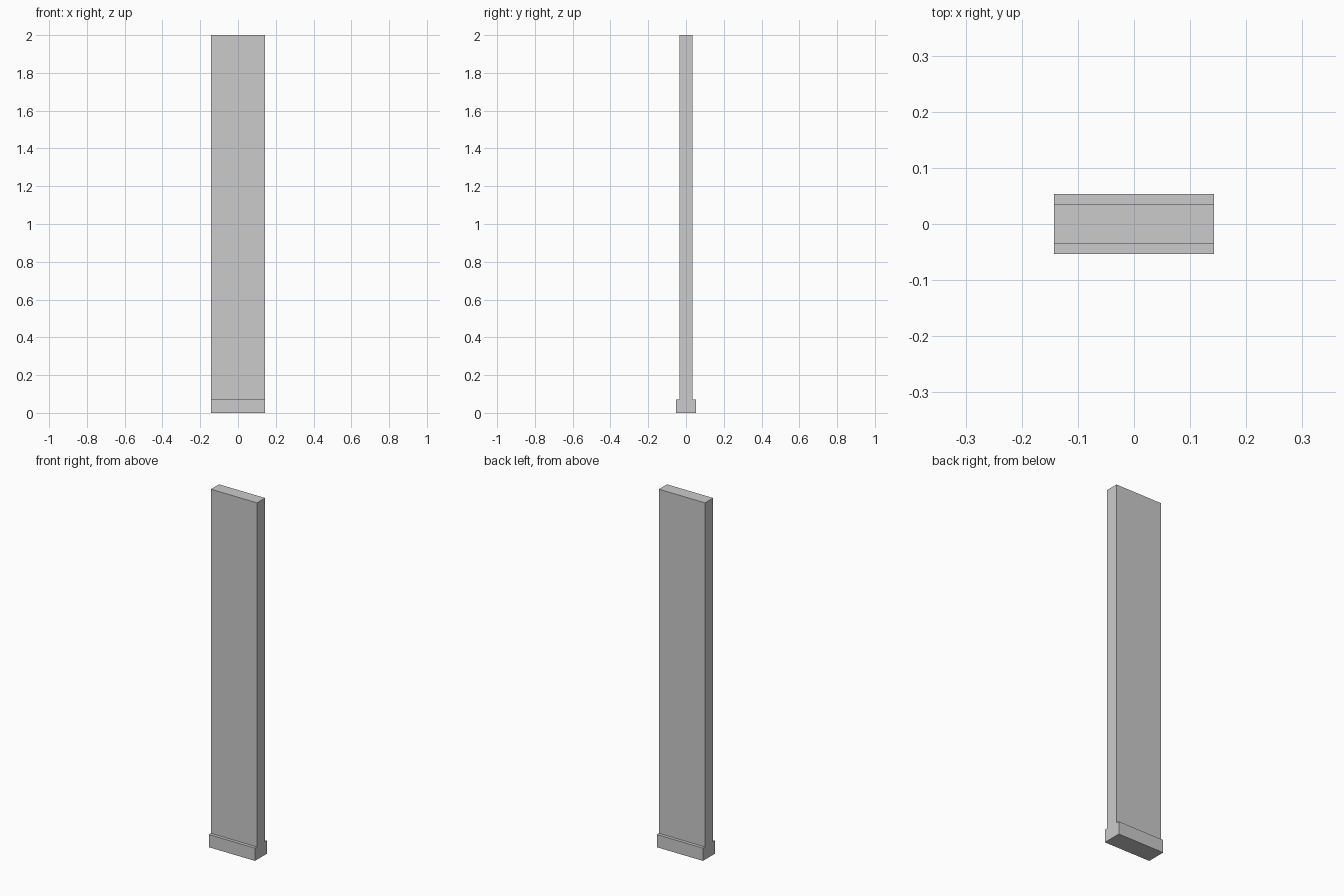
import bpy, bmesh

if "Cube" in bpy.data.objects:
    bpy.data.objects.remove(bpy.data.objects["Cube"])

WIDTH = 0.2857      # along x
WALL = 0.0357       # half thickness of the wall
SKIRT = 0.0536      # half thickness at the skirting
SKIRT_H = 0.0714
HEIGHT = 2.0

# Cross-section (y, z): one half, mirrored to the other side
half = [(SKIRT, 0), (SKIRT, SKIRT_H), (WALL, SKIRT_H), (WALL, HEIGHT)]
profile = half + [(-y, z) for y, z in reversed(half)]

# Wall segment with skirting on both faces, extruded along x
bm = bmesh.new()
face = bm.faces.new([bm.verts.new((-WIDTH / 2, y, z)) for y, z in profile])
ext = bmesh.ops.extrude_face_region(bm, geom=[face], use_keep_orig=True)
moved = [g for g in ext["geom"] if isinstance(g, bmesh.types.BMVert)]
bmesh.ops.translate(bm, verts=moved, vec=(WIDTH, 0, 0))
bmesh.ops.recalc_face_normals(bm, faces=bm.faces)

mesh = bpy.data.meshes.new("wall_with_skirting")
bm.to_mesh(mesh)
bm.free()
bpy.context.collection.objects.link(bpy.data.objects.new("wall_with_skirting", mesh))
